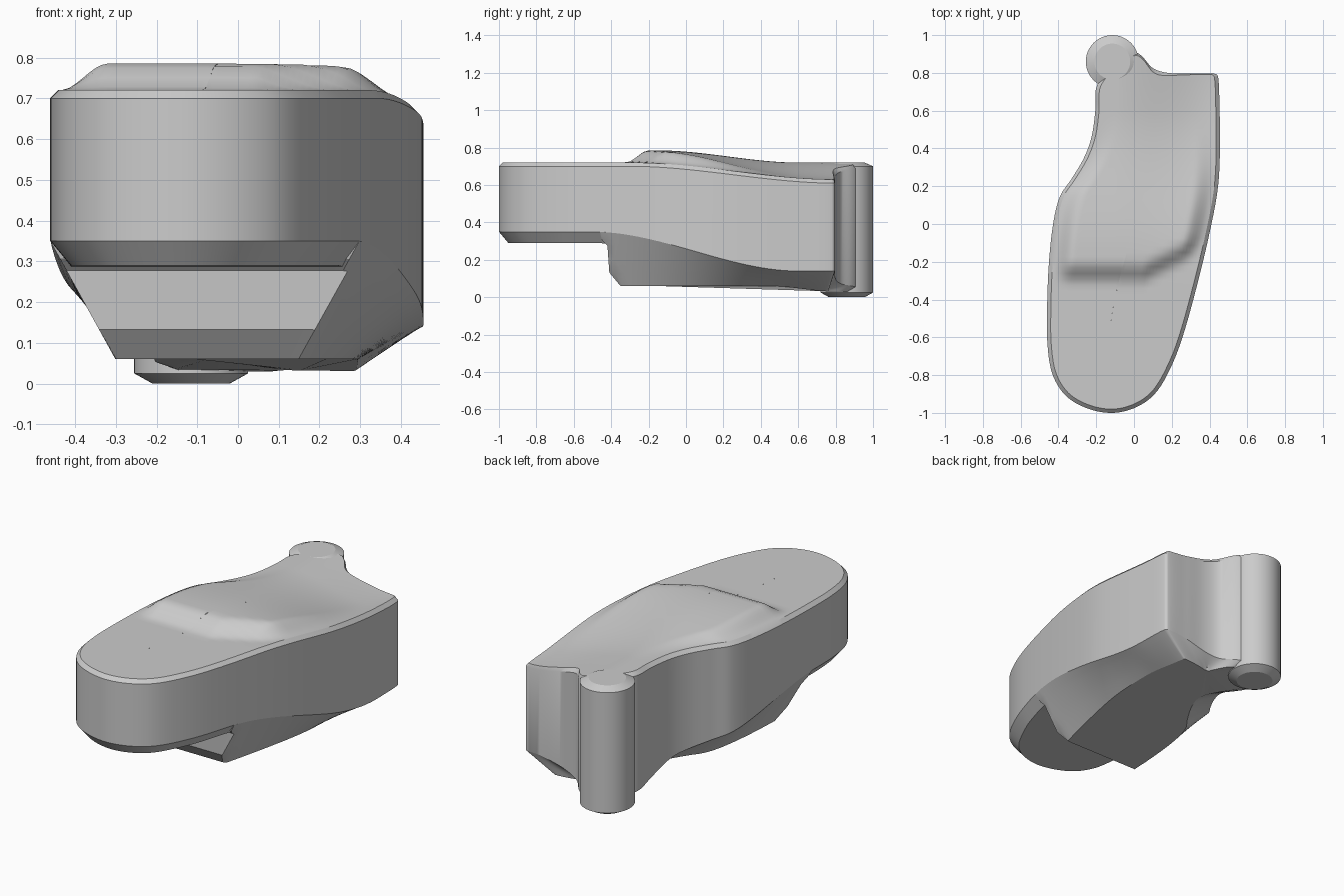
import bpy, bmesh, math
from mathutils import Vector

cube = bpy.data.objects.get("Cube")
if cube:
    bpy.data.objects.remove(cube, do_unlink=True)

grey = bpy.data.materials.new("plain_grey")
grey.use_nodes = True
grey.diffuse_color = (0.6, 0.6, 0.6, 1)
grey.node_tree.nodes["Principled BSDF"].inputs["Base Color"].default_value = grey.diffuse_color


def ease(v, a, b):
    u = max(0.0, min(1.0, (v - a) / (b - a)))
    return u * u * (3 - 2 * u)


# Plan outline, from the hinge neck round the nose and back to the hinge
plan = [(-.15, .8), (-.2, .72), (-.205, .6), (-.225, .46), (-.265, .35), (-.33, .24),
        (-.39, .15), (-.425, .02), (-.45, -.2), (-.46, -.45), (-.457, -.65),
        (-.43, -.8), (-.36, -.91), (-.25, -.975), (-.12, -1), (0, -.975),
        (.1, -.91), (.175, -.8), (.25, -.62), (.34, -.3), (.41, 0), (.445, .2),
        (.455, .4), (.452, .65), (.445, .78), (.43, .795), (.3, .797), (.18, .8),
        (.1, .825), (.04, .89), (0, .91), (-.08, .87)]


def smooth_loop(points, steps):
    pts = [Vector(p) for p in points]
    n, out = len(pts), []
    for i in range(n):
        a, b, c, d = (pts[(i + k) % n] for k in (-1, 0, 1, 2))
        # tangents scaled by chord length keep tight corners clean
        length = (c - b).length
        m0 = (c - a) * length / ((c - b).length + (b - a).length)
        m1 = (d - b) * length / ((d - c).length + length)
        for s in range(steps):
            t = s / steps
            h = t * t * (3 - 2 * t)
            out.append(b * (1 - h) + c * h + m0 * t * (1 - t) ** 2 - m1 * t * t * (1 - t))
    return out


def spine(p):
    y = max(-.65, min(.72, p.y))
    return Vector((-.13 + .23 * ease(y, -.65, .5), y))


def inward(p, dist):
    run = spine(p) - p
    return p + run.normalized() * min(dist, run.length * .8)


# Height rules for the upper and lower surfaces
def near_hinge(p):
    return ease(p.y, .4, .75) * (1 - ease(p.x, -.05, .4))


def top_edge(p):
    return .7 - .09 * ease(p.y, -.3, .8) * ease(p.x, -.1, .42)


def low_edge(p):
    return .35 - .21 * ease(p.y, -.5, .6) - .09 * near_hinge(p)


def base_height(p):
    return .06 - .03 * ease(p.y, .45, .8)


def top_height(p, dist):
    front = p.y - .5 * max(0, p.x - .05)
    hump = .065 * ease(front, -.32, -.2) * (1 - ease(p.y, -.15, .6))
    return top_edge(p) + .02 * min(1, dist / .02) + hump * ease(dist, .015, .13)


def make_part(name, rings, cap_first=False, cap_last=False, angle=28):
    bm = bmesh.new()
    rows = [[bm.verts.new(co) for co in ring] for ring in rings]
    n = len(rows[0])
    for low, high in zip(rows, rows[1:]):
        for i in range(n):
            j = (i + 1) % n
            bm.faces.new((low[i], low[j], high[j], high[i]))
    if cap_first:
        bm.faces.new(rows[0][::-1])
    if cap_last:
        bm.faces.new(rows[-1])
    bmesh.ops.remove_doubles(bm, verts=bm.verts, dist=.0002)
    bmesh.ops.recalc_face_normals(bm, faces=bm.faces)
    mesh = bpy.data.meshes.new(name)
    bm.to_mesh(mesh)
    bm.free()
    mesh.materials.append(grey)
    obj = bpy.data.objects.new(name, mesh)
    bpy.context.collection.objects.link(obj)
    bpy.ops.object.select_all(action='DESELECT')
    obj.select_set(True)
    bpy.context.view_layer.objects.active = obj
    bpy.ops.object.shade_smooth_by_angle(angle=math.radians(angle))
    return obj


outline = smooth_loop(plan, 8)

# Main body: lower chamfer, side wall, bevelled rim and domed top
rings = []
for inset in (1, .05, 0):
    ring = []
    for p in outline:
        q = spine(p) if inset == 1 else inward(p, inset)
        drop = min(.06, .25 * (low_edge(p) - base_height(p))) if inset else 0
        ring.append((*q, low_edge(q if inset == 1 else p) - drop))
    rings.append(ring)
rings.append([(*p, top_edge(p)) for p in outline])
rings.append([(*inward(p, .02), top_height(inward(p, .02), .02)) for p in outline])
for k in range(1, 25):
    ring = []
    for p in outline:
        start = inward(p, .02)
        q = start.lerp(spine(p), k / 24)
        ring.append((*q, top_height(q, (q - p).length)))
    rings.append(ring)
make_part("main_body", rings)

# Lower hull: tapers from the side edge to a flat base, with a steep front face
rings = []
for t, front in ((0, -.46), (.15, -.45), (.25, -.42), (.5, -.415), (.75, -.41), (1, -.35)):
    ring = []
    for p in outline:
        q = inward(p, (.16 - .11 * near_hinge(p)) * t)
        q.y = max(q.y, front)
        ring.append((*q, low_edge(p) * (1 - t) + base_height(q) * t))
    rings.append(ring)
make_part("lower_hull", rings, cap_last=True)

# Hinge barrel with chamfered ends
barrel = []
for r, z in ((.095, 0), (.14, .025), (.14, .7), (.095, .72)):
    turns = [math.tau * i / 48 for i in range(48)]
    barrel.append([(-.115 + r * math.cos(a), .86 + r * math.sin(a), z) for a in turns])
make_part("hinge_barrel", barrel, cap_first=True, cap_last=True, angle=20)
